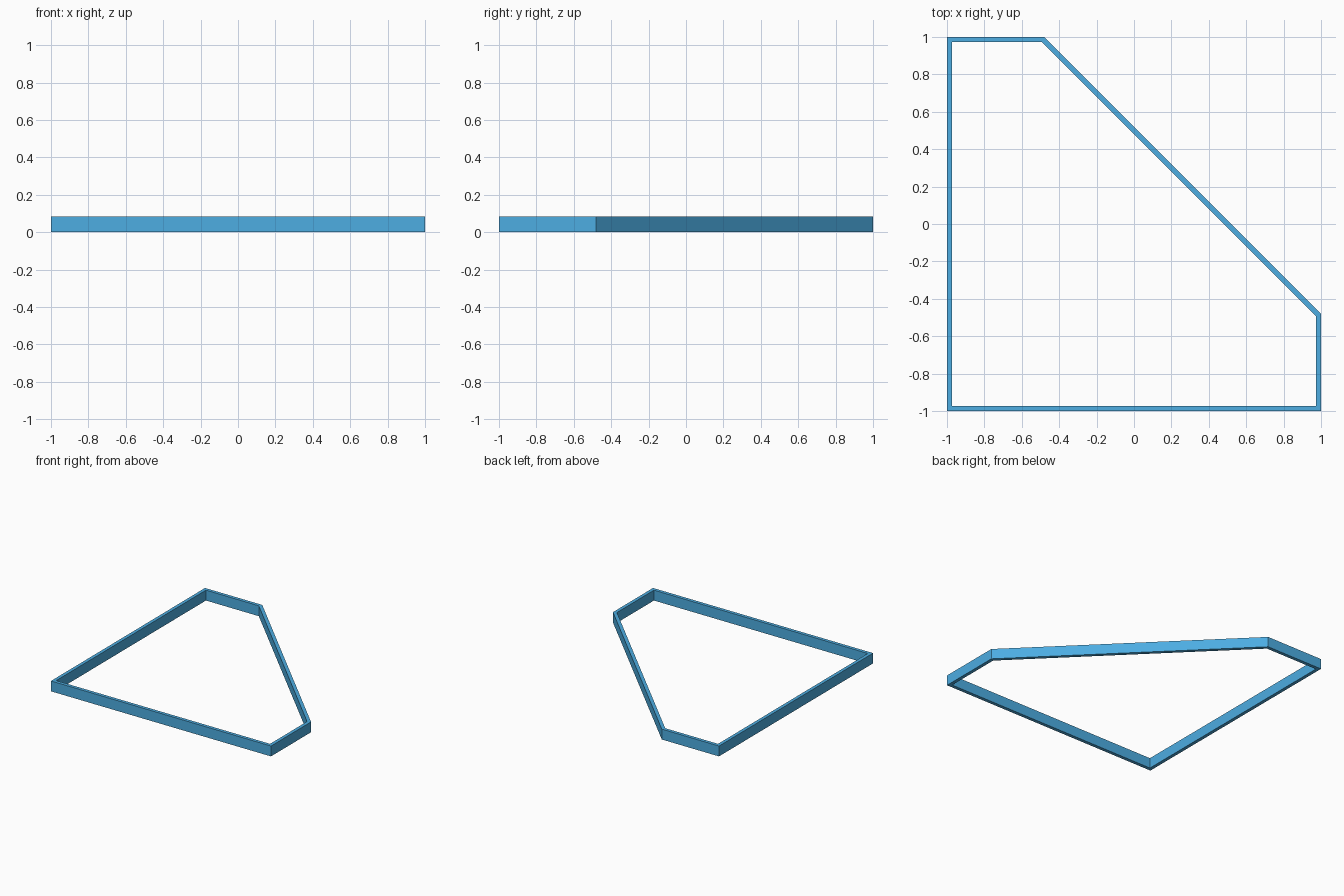
import bpy, bmesh
from mathutils import Vector

if "Cube" in bpy.data.objects:
    bpy.data.objects.remove(bpy.data.objects["Cube"])

HEIGHT, WALL = 0.085, 0.028
# Square outline with one corner cut diagonally (counter-clockwise)
OUTLINE = [Vector(p) for p in ((-1, -1), (1, -1), (1, -0.48), (-0.48, 1), (-1, 1))]


def inset(points, t):
    """Mitred inward offset of a counter-clockwise polygon."""
    result = []
    for i, p in enumerate(points):
        d1 = (p - points[i - 1]).normalized()
        d2 = (points[(i + 1) % len(points)] - p).normalized()
        n1, n2 = Vector((-d1.y, d1.x)), Vector((-d2.y, d2.x))
        result.append(p + (n1 + n2) * t / (1 + n1.dot(n2)))
    return result


blue = bpy.data.materials.new("sky_blue")
blue.diffuse_color = (0.074, 0.418, 0.76, 1)
blue.use_nodes = True
blue.node_tree.nodes["Principled BSDF"].inputs["Base Color"].default_value = blue.diffuse_color

# Open frame: four vertex rings joined into a closed wall loop
bm = bmesh.new()
inner = inset(OUTLINE, WALL)
rings = [[bm.verts.new((p.x, p.y, z)) for p in pts]
         for pts, z in ((OUTLINE, 0), (OUTLINE, HEIGHT), (inner, HEIGHT), (inner, 0))]
for r in range(4):
    a, b = rings[r], rings[(r + 1) % 4]
    for i in range(len(a)):
        j = (i + 1) % len(a)
        bm.faces.new((a[i], a[j], b[j], b[i]))
bmesh.ops.recalc_face_normals(bm, faces=bm.faces)

mesh = bpy.data.meshes.new("corner_frame")
bm.to_mesh(mesh)
bm.free()
mesh.materials.append(blue)
bpy.context.collection.objects.link(bpy.data.objects.new("corner_frame", mesh))
